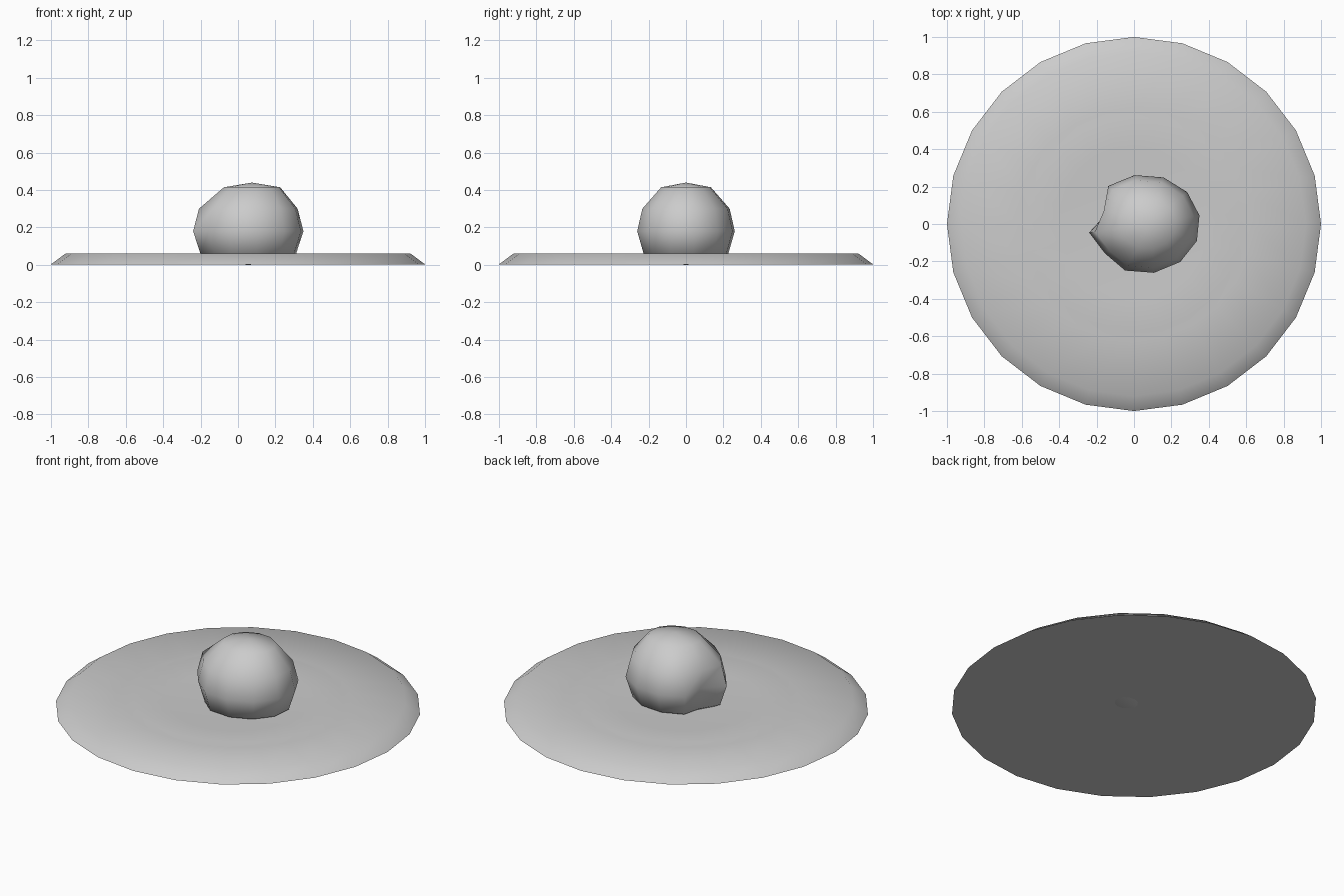
import bpy, bmesh
from math import cos, sin, radians, pi

cube = bpy.data.objects.get("Cube")
if cube:
    bpy.data.objects.remove(cube)

grey = bpy.data.materials.new("plain grey")
grey.use_nodes = True
colour = (0.6, 0.6, 0.6, 1)
grey.diffuse_color = colour
grey.node_tree.nodes["Principled BSDF"].inputs["Base Color"].default_value = colour


def lathe(name, profile, sides, place):
    """Closed solid from (radius, z) rings; the first and last points are poles."""
    bm = bmesh.new()
    rings = []
    for level, (r, z) in enumerate(profile):
        if r == 0:
            rings.append([bm.verts.new(place(0, 0, z, level))] * sides)
        else:
            rings.append([bm.verts.new(place(r, 2 * pi * i / sides, z, level))
                          for i in range(sides)])
    for low, high in zip(rings, rings[1:]):
        for i in range(sides):
            j = (i + 1) % sides
            corners = dict.fromkeys((low[i], low[j], high[j], high[i]))
            bm.faces.new(list(corners))
    bmesh.ops.recalc_face_normals(bm, faces=bm.faces)
    mesh = bpy.data.meshes.new(name)
    bm.to_mesh(mesh)
    bm.free()
    obj = bpy.data.objects.new(name, mesh)
    mesh.materials.append(grey)
    bpy.context.collection.objects.link(obj)
    bpy.ops.object.select_all(action="DESELECT")
    obj.select_set(True)
    bpy.context.view_layer.objects.active = obj
    bpy.ops.object.shade_smooth_by_angle(angle=radians(70))
    return obj


# Wide shallow base disc with a sloped rim and a faint inner step
def place_disc(r, a, z, level):
    return r * cos(a), r * sin(a), z


lathe("base_disc", [(0, .003), (1, .003), (.92, .062), (.62, .05), (.575, .058),
                    (.4, .05), (0, .048)], 24, place_disc)


# Irregular boulder, slightly off centre, with a notch at the back right
NOTCH, FLAT = 5, 7


def place_boulder(r, a, z, level):
    side = round(a / (2 * pi) * 12)
    if side == NOTCH and level in (2, 3, 4):
        r *= {2: .8, 3: .68, 4: .86}[level]
    if side == FLAT and level < 5:
        r *= .92
    a += radians(10)
    lean = .02 if level > 4 else 0
    return .055 + lean + 1.13 * r * cos(a), r * sin(a), z


lathe("boulder", [(0, 0), (.12, .006), (.23, .06), (.265, .18), (.237, .3),
                  (.135, .415), (0, .44)], 12, place_boulder)
